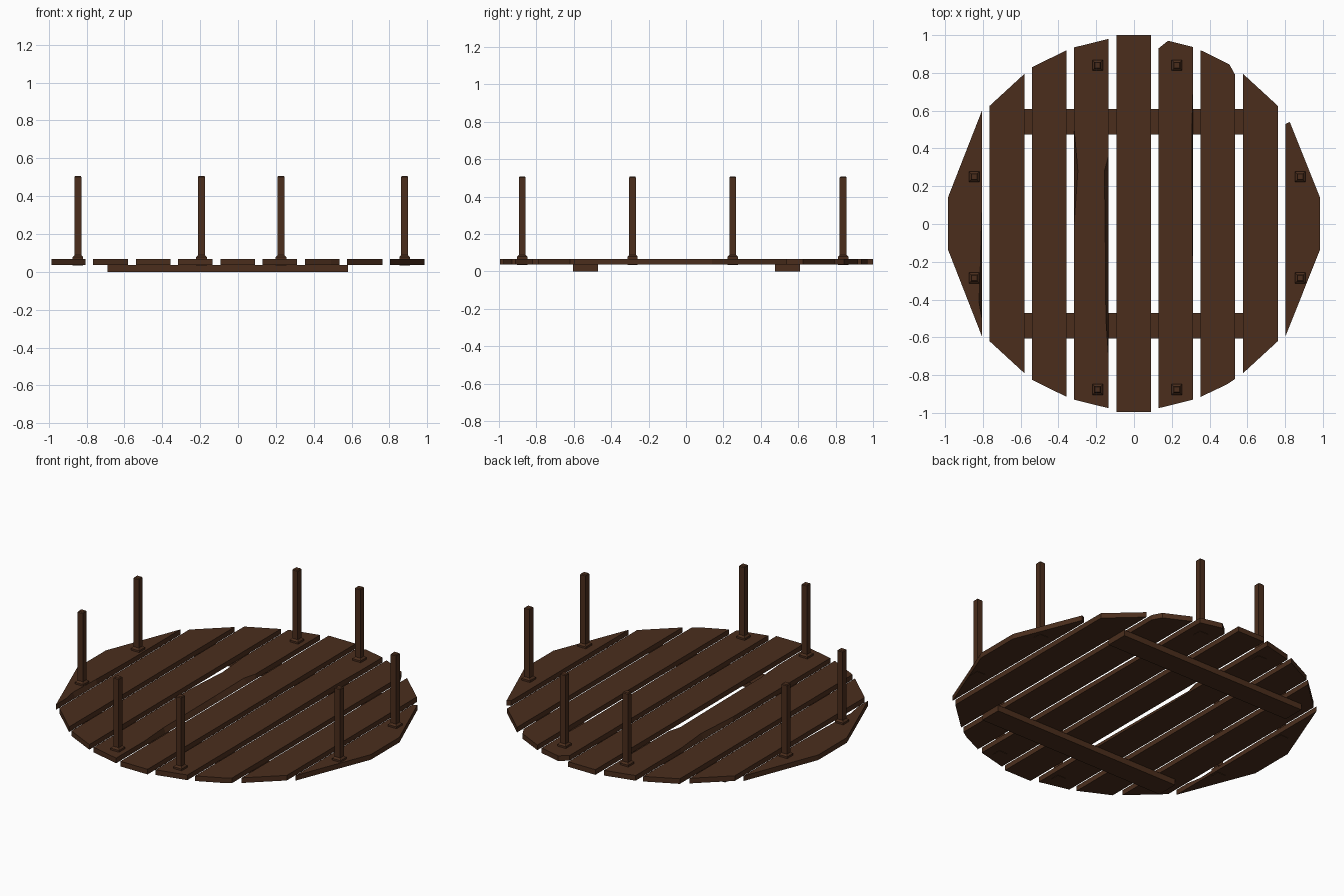
import bpy, bmesh

if "Cube" in bpy.data.objects:
    bpy.data.objects.remove(bpy.data.objects["Cube"])

wood = bpy.data.materials.new("dark_wood")
wood.diffuse_color = (0.07, 0.027, 0.012, 1)
wood.use_nodes = True
wood.node_tree.nodes["Principled BSDF"].inputs["Base Color"].default_value = wood.diffuse_color


def finish(bm, name):
    bmesh.ops.recalc_face_normals(bm, faces=bm.faces)
    me = bpy.data.meshes.new(name)
    bm.to_mesh(me)
    bm.free()
    me.materials.append(wood)
    ob = bpy.data.objects.new(name, me)
    bpy.context.collection.objects.link(ob)
    return ob


def prism(name, outline, z0, z1):
    """Extruded outline; a third value shifts the top point in x (worn edge)."""
    bm = bmesh.new()
    low = [bm.verts.new((p[0], p[1], z0)) for p in outline]
    top = [bm.verts.new((p[0] + (p[2] if len(p) > 2 else 0), p[1], z1)) for p in outline]
    bm.faces.new(low[::-1])
    bm.faces.new(top)
    n = len(outline)
    for i in range(n):
        j = (i + 1) % n
        bm.faces.new((low[i], low[j], top[j], top[i]))
    bmesh.ops.triangulate(bm, faces=[f for f in bm.faces if len(f.verts) > 4])
    return finish(bm, name)


def rect(x0, x1, y0, y1):
    return [(x0, y0), (x1, y0), (x1, y1), (x0, y1)]


Z0, Z1 = 0.036, 0.067

# Deck planks, left to right, with chipped corners and worn edges
planks = [
    [(-0.985, -0.135), (-0.805, -0.595), (-0.805, -0.5), (-0.805, -0.41, -0.016),
     (-0.805, -0.2, -0.008), (-0.805, 0.1), (-0.805, 0.6), (-0.985, 0.14)],
    [(-0.765, -0.62), (-0.58, -0.79), (-0.58, 0.795), (-0.765, 0.625)],
    [(-0.54, -0.825), (-0.357, -0.915), (-0.357, 0.92), (-0.54, 0.83)],
    [(-0.317, -0.93), (-0.135, -0.975), (-0.135, -0.7), (-0.135, -0.5, -0.014),
     (-0.135, 0.0, -0.018), (-0.135, 0.28, -0.022), (-0.135, 0.36), (-0.135, 0.98),
     (-0.317, 0.935), (-0.317, 0.5), (-0.317, 0.28, 0.02), (-0.317, 0.0)],
    rect(-0.092, 0.09, -0.995, 1.0),
    [(0.13, -0.975), (0.312, -0.93), (0.312, -0.3), (0.312, 0.5, -0.006),
     (0.312, 0.72), (0.312, 0.937), (0.18, 0.97), (0.13, 0.93)],
    [(0.353, -0.915), (0.49, -0.85), (0.535, -0.82), (0.535, -0.5),
     (0.535, 0.79), (0.505, 0.845), (0.353, 0.92)],
    [(0.577, -0.79), (0.762, -0.62), (0.762, 0.625), (0.577, 0.795)],
    [(0.802, -0.595), (0.985, -0.135), (0.985, 0.14), (0.825, 0.54), (0.802, 0.53)],
]
for i, outline in enumerate(planks):
    prism(f"deck_plank_{i + 1}", outline, Z0, Z1)

# Cross beams under the deck
for name, y in (("front_beam", -0.538), ("back_beam", 0.542)):
    prism(name, rect(-0.69, 0.58, y - 0.067, y + 0.067), 0, Z0)


# Railing posts: flared foot, thin shaft and slightly chamfered top
def post(name, x, y):
    bm = bmesh.new()
    rings = []
    for r, z in ((0.028, 0.034), (0.028, 0.078), (0.018, 0.088), (0.018, 0.502), (0.014, 0.507)):
        rings.append([bm.verts.new((x + a * r, y + b * r, z))
                      for a, b in ((-1, -1), (1, -1), (1, 1), (-1, 1))])
    bm.faces.new(rings[0][::-1])
    bm.faces.new(rings[-1])
    for lo, hi in zip(rings, rings[1:]):
        for i in range(4):
            j = (i + 1) % 4
            bm.faces.new((lo[i], lo[j], hi[j], hi[i]))
    finish(bm, name)


cx, cy = 0.017, -0.018
n = 0
for dx, dy in ((0.863, 0.268), (0.21, 0.858)):
    for sx in (-1, 1):
        for sy in (-1, 1):
            n += 1
            post(f"railing_post_{n}", cx + sx * dx, cy + sy * dy)
